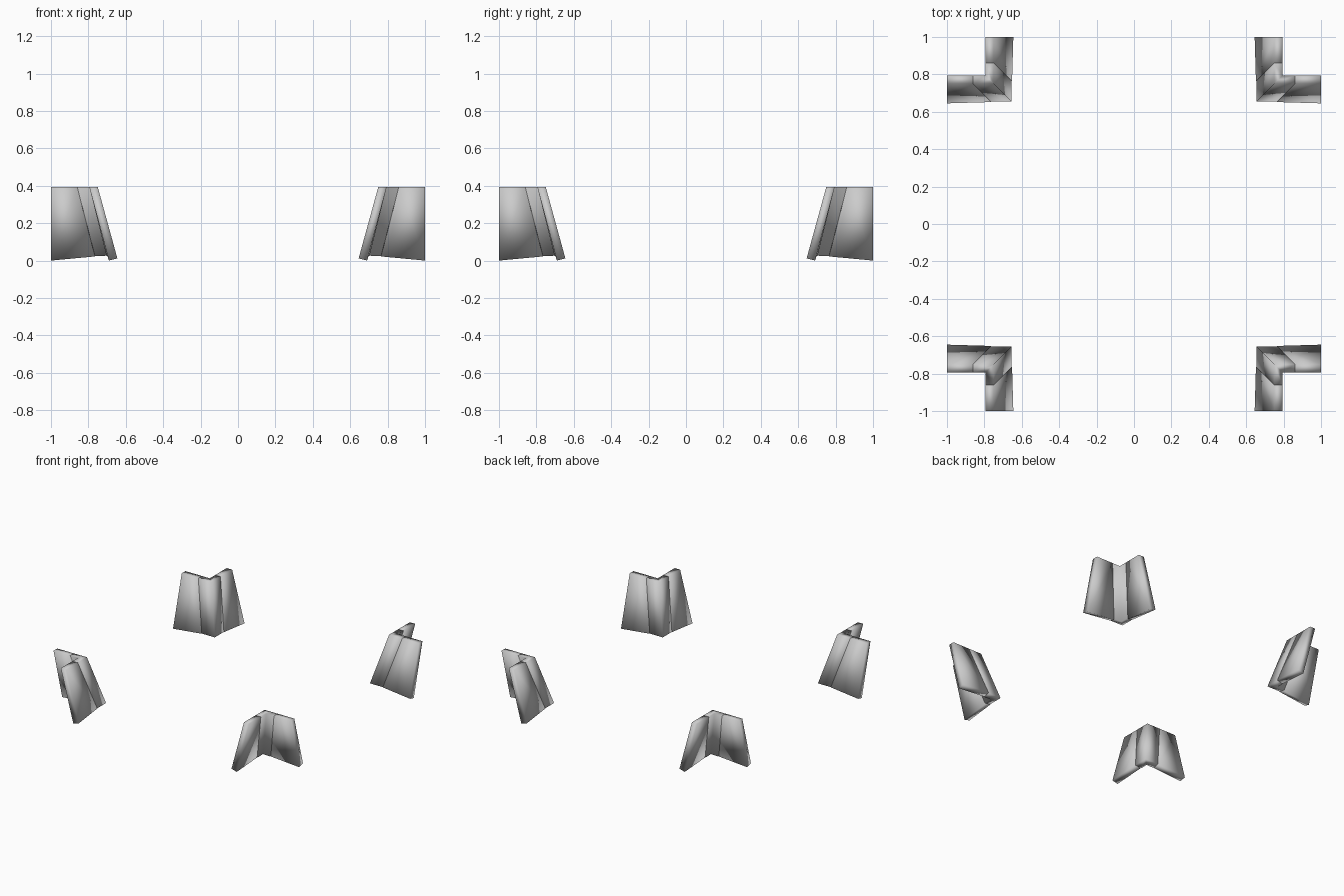
import bpy
import bmesh

if "Cube" in bpy.data.objects:
    bpy.data.objects.remove(bpy.data.objects["Cube"])


def loft(name, bottom, top):
    """Solid between two matching polygons, repeated in all four corners."""
    bm = bmesh.new()
    lo = [bm.verts.new(p) for p in bottom]
    hi = [bm.verts.new(p) for p in top]
    n = len(lo)
    bm.faces.new(lo)
    bm.faces.new(hi)
    for i in range(n):
        j = (i + 1) % n
        bm.faces.new((lo[i], lo[j], hi[j], hi[i]))
    bmesh.ops.recalc_face_normals(bm, faces=bm.faces)
    for f in bm.faces:
        f.smooth = True
    mesh = bpy.data.meshes.new(name)
    bm.to_mesh(mesh)
    bm.free()
    obj = bpy.data.objects.new(name, mesh)
    bpy.context.collection.objects.link(obj)
    mirror = obj.modifiers.new("four_corners", 'MIRROR')
    mirror.use_axis = (True, True, False)
    mirror.use_mirror_merge = False
    return obj


def swap(points):
    return [(y, x, z) for x, y, z in points]


TOP = 0.394          # height of the level top edge
IN_T, OUT_T = 0.75, 0.795   # inner and outer faces at the top
SEAM_T, SEAM_B = 0.86, 0.765  # seam between wing and corner strip

# Leaning wing panels, one along each axis
wing_bottom = [(0.645, 1.0, 0.012), (0.69, 1.0, 0.0),
               (0.697, SEAM_B, 0.022), (0.652, SEAM_B, 0.034)]
wing_top = [(IN_T, 1.0, TOP), (OUT_T, 1.0, TOP),
            (OUT_T, SEAM_T, TOP), (IN_T, SEAM_T, TOP)]
loft("side_wing", wing_bottom, wing_top)
loft("front_wing", swap(wing_bottom), swap(wing_top))

# L-shaped corner strip joining the wings
a, b = 0.655, 0.703
strip_bottom = [(a, a, 0.034), (SEAM_B, a, 0.034), (SEAM_B, b, 0.024),
                (b, b, 0.026), (b, SEAM_B, 0.024), (a, SEAM_B, 0.034)]
strip_top = [(IN_T, IN_T, TOP), (SEAM_T, IN_T, TOP), (SEAM_T, OUT_T, TOP),
             (OUT_T, OUT_T, TOP), (OUT_T, SEAM_T, TOP), (IN_T, SEAM_T, TOP)]
loft("corner_strip", strip_bottom, strip_top)
